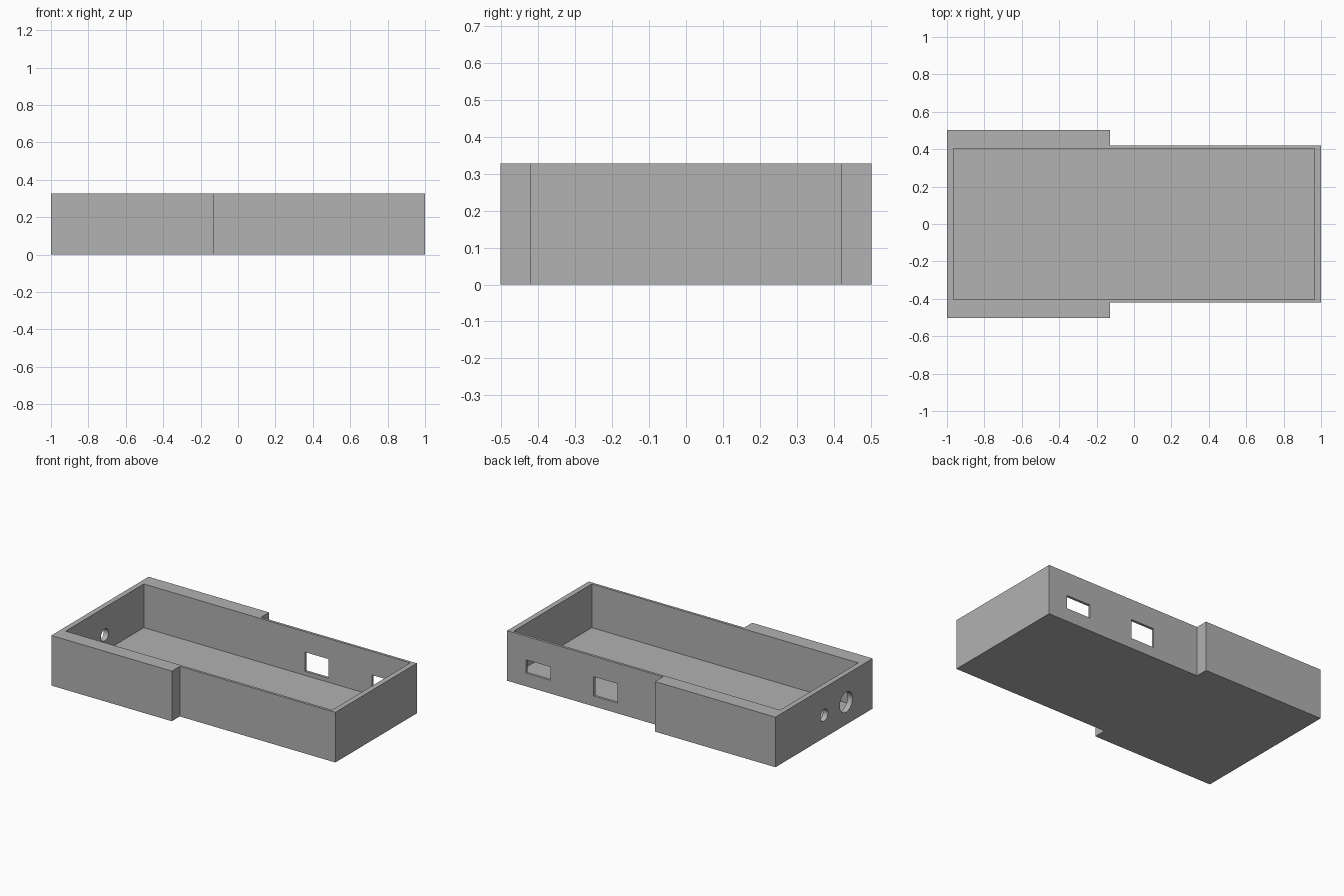
import bpy, bmesh, math
from mathutils import Matrix, Vector

if "Cube" in bpy.data.objects:
    bpy.data.objects.remove(bpy.data.objects["Cube"])

H = 0.328          # total height
FLOOR = 0.042      # floor thickness

grey = bpy.data.materials.new("plain_grey")
grey.diffuse_color = (0.445, 0.445, 0.445, 1)
grey.use_nodes = True
grey.node_tree.nodes["Principled BSDF"].inputs["Base Color"].default_value = grey.diffuse_color


def add_object(name, bm):
    bmesh.ops.recalc_face_normals(bm, faces=bm.faces)
    mesh = bpy.data.meshes.new(name)
    bm.to_mesh(mesh)
    bm.free()
    mesh.materials.append(grey)
    obj = bpy.data.objects.new(name, mesh)
    bpy.context.collection.objects.link(obj)
    return obj


def box(name, lo, hi):
    lo, hi = Vector(lo), Vector(hi)
    bm = bmesh.new()
    place = Matrix.Translation((lo + hi) / 2) @ Matrix.Diagonal((*(hi - lo), 1))
    bmesh.ops.create_cube(bm, size=1, matrix=place)
    return add_object(name, bm)


def x_cylinder(name, centre, radius, depth):
    bm = bmesh.new()
    place = Matrix.Translation(centre) @ Matrix.Rotation(math.pi / 2, 4, 'Y')
    bmesh.ops.create_cone(bm, cap_ends=True, segments=40, radius1=radius,
                          radius2=radius, depth=depth, matrix=place)
    return add_object(name, bm)


# Enclosure body: stepped outline, mirrored in y, extruded upwards
half = [(1, 0.421), (-0.127, 0.421), (-0.127, 0.503), (-1, 0.503)]
outline = half + [(x, -y) for x, y in reversed(half)]
bm = bmesh.new()
base = bm.faces.new([bm.verts.new((x, y, 0)) for x, y in outline])
top = bmesh.ops.extrude_face_region(bm, geom=[base])["geom"]
bmesh.ops.translate(bm, vec=(0, 0, H),
                    verts=[v for v in top if isinstance(v, bmesh.types.BMVert)])
body = add_object("enclosure_body", bm)

# Cutters: cavity, two rectangular ports in the back wall, two round holes in the left end
cutters = [
    box("cavity_cutter", (-0.965, -0.404, FLOOR), (0.965, 0.404, 0.5)),
    box("wide_port_cutter", (0.687, 0.38, 0.087), (0.865, 0.45, 0.174)),
    box("square_port_cutter", (0.203, 0.38, 0.068), (0.374, 0.45, 0.194)),
    x_cylinder("small_hole_cutter", (-0.985, 0, 0.148), 0.039, 0.1),
    x_cylinder("large_hole_cutter", (-0.985, -0.228, 0.147), 0.066, 0.1),
]
bpy.context.view_layer.objects.active = body
for cutter in cutters:
    cutter.hide_render = True
    mod = body.modifiers.new(cutter.name, 'BOOLEAN')
    mod.operation = 'DIFFERENCE'
    mod.solver = 'EXACT'
    mod.object = cutter
    bpy.ops.object.modifier_apply(modifier=mod.name)
    bpy.data.objects.remove(cutter, do_unlink=True)

# Smooth only the round hole walls
body.select_set(True)
bpy.ops.object.shade_smooth_by_angle(angle=math.radians(30))
